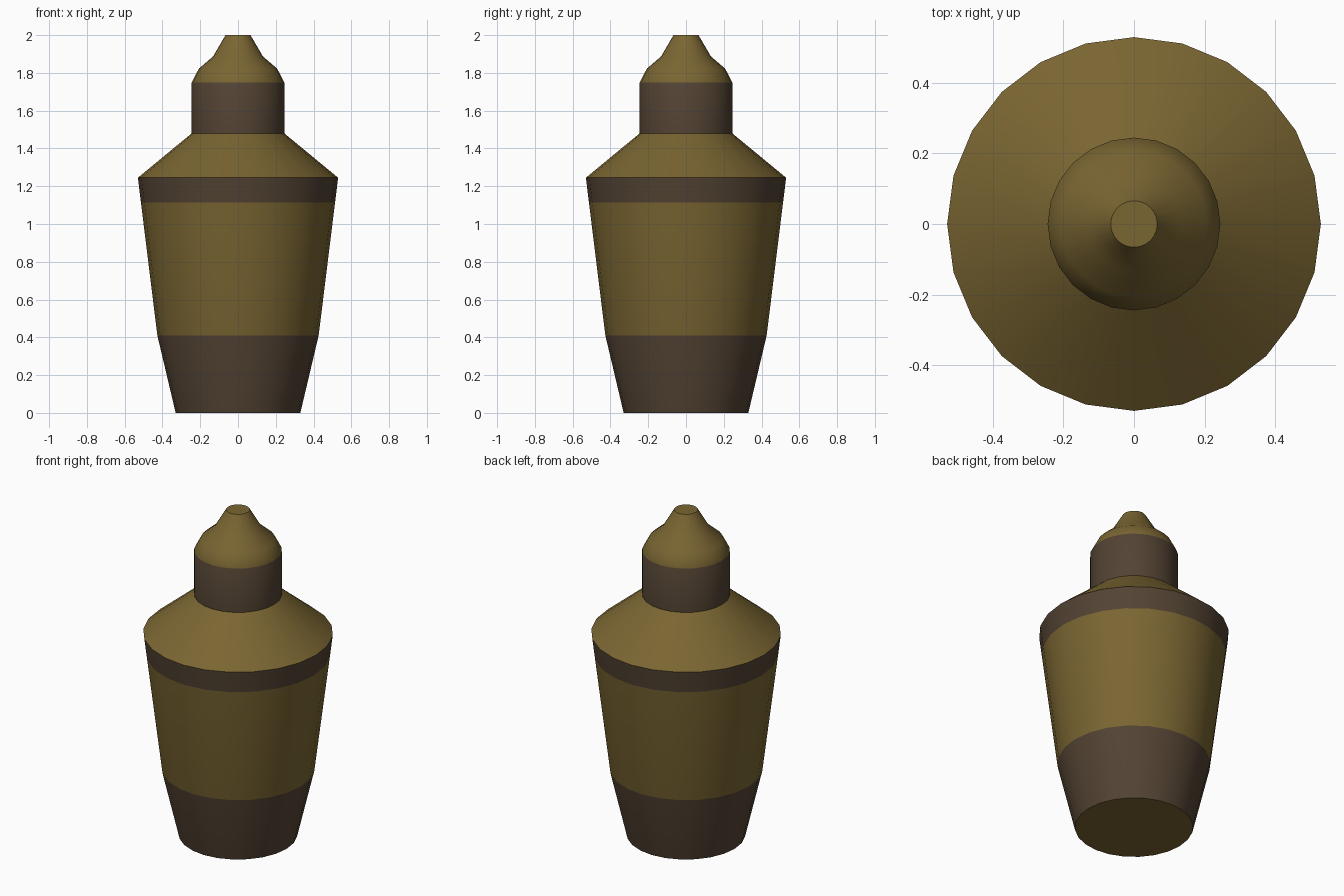
import bpy, bmesh
from math import cos, sin, pi, radians

if "Cube" in bpy.data.objects:
    bpy.data.objects.remove(bpy.data.objects["Cube"])

SIDES = 24


def material(name, color):
    m = bpy.data.materials.new(name)
    m.diffuse_color = (*color, 1)
    m.use_nodes = True
    m.node_tree.nodes["Principled BSDF"].inputs["Base Color"].default_value = m.diffuse_color
    return m


olive = material("olive", (0.195, 0.132, 0.032))
brown = material("brown", (0.086, 0.056, 0.033))
OLIVE, BROWN = 0, 1


def lathe(name, profile, bands, cap_bottom=False, cap_top=False):
    """Spin (radius, z) points; bands gives the colour of each strip."""
    bm = bmesh.new()
    rings = [[bm.verts.new((r * cos(2 * pi * i / SIDES), r * sin(2 * pi * i / SIDES), z))
              for i in range(SIDES)] for r, z in profile]
    for low, high, colour in zip(rings, rings[1:], bands):
        for i in range(SIDES):
            j = (i + 1) % SIDES
            bm.faces.new((low[i], low[j], high[j], high[i])).material_index = colour
    if cap_bottom:
        bm.faces.new(rings[0][::-1]).material_index = OLIVE
    if cap_top:
        bm.faces.new(rings[-1]).material_index = OLIVE
    mesh = bpy.data.meshes.new(name)
    bm.to_mesh(mesh)
    bm.free()
    mesh.materials.append(olive)
    mesh.materials.append(brown)
    obj = bpy.data.objects.new(name, mesh)
    bpy.context.collection.objects.link(obj)
    bpy.ops.object.select_all(action='DESELECT')
    obj.select_set(True)
    bpy.context.view_layer.objects.active = obj
    bpy.ops.object.shade_smooth_by_angle(angle=radians(35))
    return obj


# Tapered body: brown foot, olive wall, brown rim band
lathe("body", [(0.33, 0), (0.427, 0.41), (0.514, 1.115), (0.53, 1.245)],
      [BROWN, OLIVE, BROWN], cap_bottom=True)

# Sloping shoulder
lathe("shoulder", [(0.53, 1.245), (0.245, 1.48)], [OLIVE])

# Straight brown neck flowing into the domed nozzle
lathe("neck_and_nozzle",
      [(0.245, 1.48), (0.245, 1.75), (0.207, 1.823), (0.132, 1.887), (0.066, 2.0)],
      [BROWN, OLIVE, OLIVE, OLIVE], cap_top=True)
